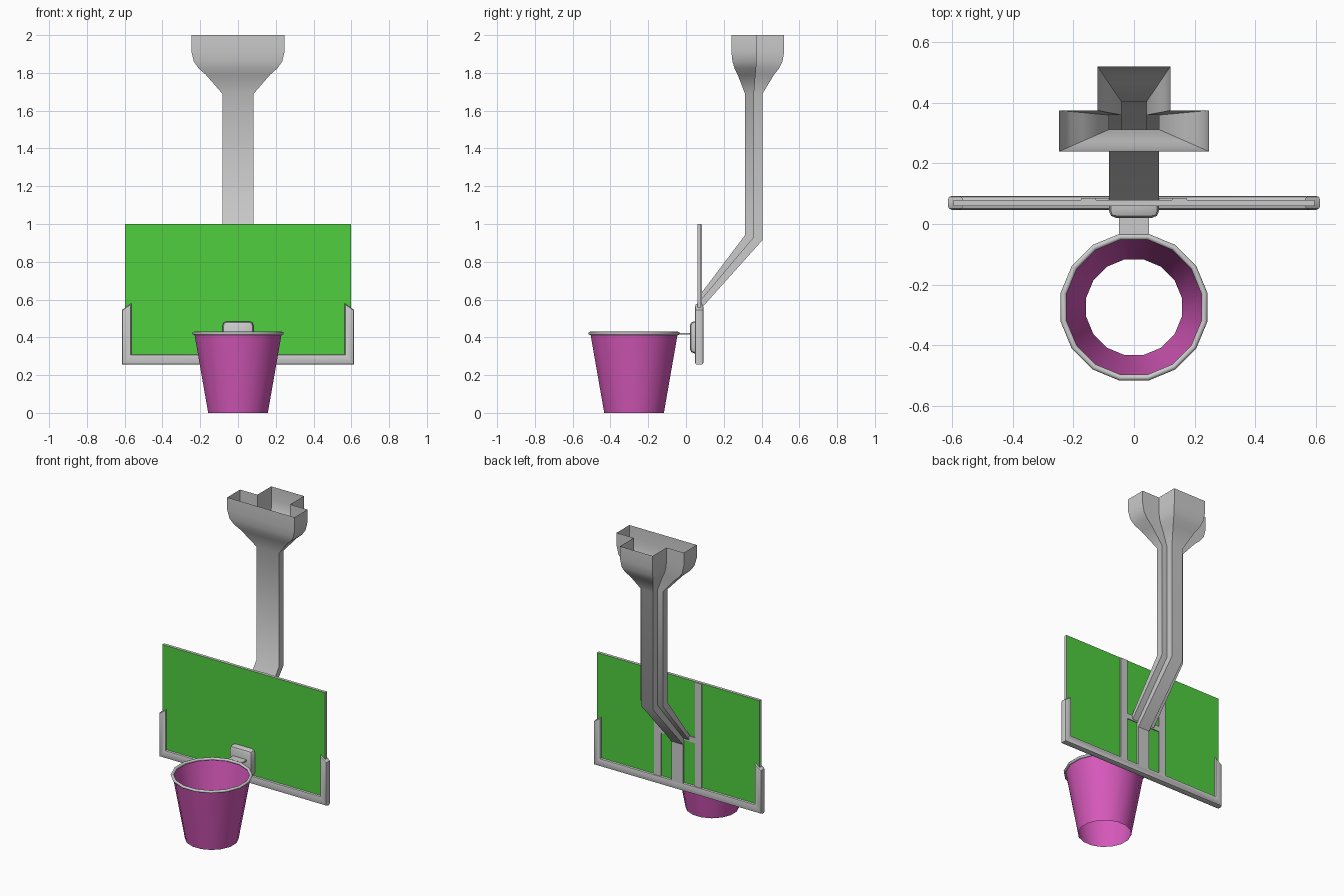
import bpy, bmesh, math

if "Cube" in bpy.data.objects:
    bpy.data.objects.remove(bpy.data.objects["Cube"])

def mat(name, rgb):
    m = bpy.data.materials.new(name)
    m.diffuse_color = (*rgb, 1)
    m.use_nodes = True
    m.node_tree.nodes["Principled BSDF"].inputs["Base Color"].default_value = m.diffuse_color
    return m

GREEN = mat("green", (0.08, 0.62, 0.05))
PINK = mat("pink", (0.68, 0.10, 0.50))
GREY = mat("grey", (0.6, 0.6, 0.6))

def finish(name, bm, mats=(), smooth=None):
    bmesh.ops.recalc_face_normals(bm, faces=bm.faces)
    me = bpy.data.meshes.new(name)
    bm.to_mesh(me)
    bm.free()
    ob = bpy.data.objects.new(name, me)
    bpy.context.collection.objects.link(ob)
    for m in mats:
        me.materials.append(m)
    if smooth:
        bpy.ops.object.select_all(action='DESELECT')
        bpy.context.view_layer.objects.active = ob
        ob.select_set(True)
        bpy.ops.object.shade_smooth_by_angle(angle=math.radians(smooth))
    return ob

def box_bm(x0, x1, y0, y1, z0, z1):
    bm = bmesh.new()
    bmesh.ops.create_cube(bm, size=1)
    for v in bm.verts:
        v.co = ((x0 + x1) / 2 + v.co.x * (x1 - x0),
                (y0 + y1) / 2 + v.co.y * (y1 - y0),
                (z0 + z1) / 2 + v.co.z * (z1 - z0))
    return bm

def loft(bm, rings):
    loops = [[bm.verts.new(p) for p in r] for r in rings]
    n = len(loops[0])
    for a, b in zip(loops, loops[1:]):
        for i in range(n):
            j = (i + 1) % n
            bm.faces.new((a[i], a[j], b[j], b[i]))
    return loops

# Backboard: green faces with grey edges
bm = box_bm(-0.597, 0.597, 0.06, 0.08, 0.29, 1.0)
bm.normal_update()
for f in bm.faces:
    f.material_index = 1 if abs(f.normal.y) > 0.5 else 0
finish("backboard", bm, (GREY, GREEN))

# U-shaped padding around the lower edge
half = [(0.615, 0.255), (0.615, 0.545), (0.565, 0.58), (0.565, 0.31)]
outline = half + [(-x, z) for x, z in reversed(half)]
bm = bmesh.new()
front = bm.faces.new([bm.verts.new((x, 0.047, z)) for x, z in outline])
ext = bmesh.ops.extrude_face_region(bm, geom=[front])
for v in ext["geom"]:
    if isinstance(v, bmesh.types.BMVert):
        v.co.y = 0.093
bmesh.ops.recalc_face_normals(bm, faces=bm.faces)
rim_edges = [e for e in bm.edges if abs(e.verts[0].co.y - e.verts[1].co.y) < 1e-4]
bmesh.ops.bevel(bm, geom=rim_edges, offset=0.013, segments=2, profile=0.5, affect='EDGES')
finish("padding", bm, smooth=40)

# Rear straps, cross bar and lower stem of the post
for s in (-1, 1):
    finish("rear_strap", box_bm(s * 0.15 - 0.025, s * 0.15 + 0.025, 0.078, 0.086, 0.29, 0.998))
finish("cross_bar", box_bm(-0.15, 0.15, 0.078, 0.086, 0.595, 0.63))
finish("lower_stem", box_bm(-0.042, 0.042, 0.078, 0.091, 0.28, 0.58))

# Post: hollow T-section lofted from the flared top to the board
def tee(w, s, pts):
    (yf, zf), (ym, zm), (yb, zb) = pts
    return [(-w, yf, zf), (w, yf, zf), (w, ym, zm), (s, ym, zm),
            (s, yb, zb), (-s, yb, zb), (-s, ym, zm), (-w, ym, zm)]

rings = []
for z, t in ((2.0, 1), (1.915, 1), (1.86, 0.92), (1.825, 0.77), (1.79, 0.53), (1.69, 0)):
    lerp = lambda a, b: a + (b - a) * t
    ys = (lerp(0.312, 0.24), lerp(0.36, 0.375), lerp(0.405, 0.52))
    rings.append(tee(lerp(0.083, 0.247), lerp(0.042, 0.12), [(y, z) for y in ys]))
rings.append(tee(0.083, 0.042, [(0.312, 0.94), (0.36, 0.93), (0.405, 0.915)]))
rings.append(tee(0.083, 0.042, [(0.078, 0.63), (0.078, 0.595), (0.078, 0.55)]))
bm = bmesh.new()
loft(bm, rings)
finish("post", bm, smooth=46)

# Hoop bracket with chamfered front
bm = box_bm(-0.083, 0.083, 0.02, 0.07, 0.315, 0.485)
edges = [e for e in bm.edges if not all(v.co.y > 0.06 for v in e.verts)]
bmesh.ops.bevel(bm, geom=edges, offset=0.024, segments=2, profile=0.5, affect='EDGES')
finish("hoop_bracket", bm, smooth=40)
finish("hoop_arm", box_bm(-0.05, 0.05, -0.045, 0.03, 0.414, 0.424))

# Rim and net, 16 sides
N, CY = 16, -0.275
def circle(r, z):
    a = [2 * math.pi * (i + 0.5) / N for i in range(N)]
    return [(r * math.cos(t), CY + r * math.sin(t), z) for t in a]

bm = bmesh.new()
sect = [2 * math.pi * k / 8 for k in range(9)]
loft(bm, [circle(0.237 + 0.01 * math.cos(t), 0.421 + 0.009 * math.sin(t)) for t in sect])
bmesh.ops.remove_doubles(bm, verts=bm.verts, dist=1e-5)
finish("hoop_rim", bm, smooth=50)

bm = bmesh.new()
loft(bm, [circle(0.161, 0), circle(0.236, 0.421)])
finish("net", bm, (PINK,), smooth=30)
